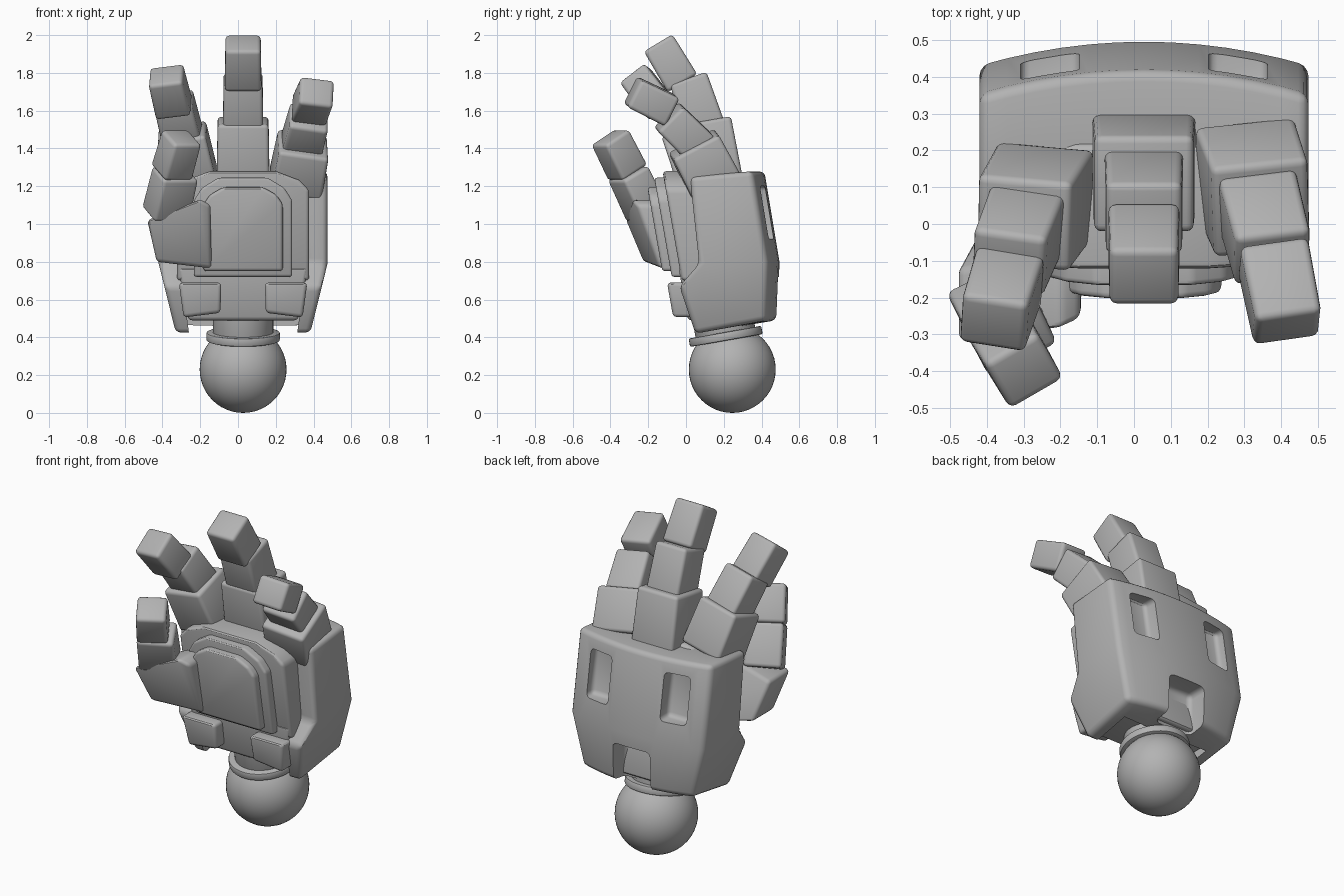
import bpy, bmesh, math
from mathutils import Matrix, Vector

cube = bpy.data.objects.get("Cube")
if cube:
    bpy.data.objects.remove(cube, do_unlink=True)

CX = 0.027      # centre line of the hand
LEAN = 0.176    # forward lean of the palm

grey = bpy.data.materials.new("plain grey")
grey.use_nodes = True
grey.diffuse_color = (0.45, 0.45, 0.45, 1)
grey.node_tree.nodes["Principled BSDF"].inputs["Base Color"].default_value = (0.45, 0.45, 0.45, 1)


def finish(name, bm, bevel=0.0, segments=3, cutters=()):
    """Turn a bmesh into an object, round its edges, cut it and shade it."""
    bmesh.ops.recalc_face_normals(bm, faces=bm.faces[:])
    mesh = bpy.data.meshes.new(name)
    bm.to_mesh(mesh)
    bm.free()
    mesh.materials.append(grey)
    obj = bpy.data.objects.new(name, mesh)
    bpy.context.collection.objects.link(obj)
    if bevel:
        mod = obj.modifiers.new("round", 'BEVEL')
        mod.width, mod.segments = bevel, segments
        mod.limit_method, mod.angle_limit = 'ANGLE', math.radians(25)
    for cutter in cutters:
        mod = obj.modifiers.new("cut", 'BOOLEAN')
        mod.operation, mod.solver, mod.object = 'DIFFERENCE', 'EXACT', cutter
    bpy.ops.object.select_all(action='DESELECT')
    obj.select_set(True)
    bpy.context.view_layer.objects.active = obj
    bpy.ops.object.convert(target='MESH')
    bpy.ops.object.shade_smooth_by_angle(angle=math.radians(32))
    return obj


def slab(name, outline, y, depth, bevel=0.02, lean=LEAN, swing=0.0):
    """Extrude an x-z outline backward; y is its front at z = 1, x = 0."""
    bm = bmesh.new()
    front = [bm.verts.new((x, y - lean * (z - 1) + swing * x, z)) for x, z in outline]
    back = [bm.verts.new(v.co + Vector((0, depth, 0))) for v in front]
    bm.faces.new(front)
    bm.faces.new(back)
    for i in range(len(front)):
        j = (i + 1) % len(front)
        bm.faces.new((front[i], front[j], back[j], back[i]))
    return finish(name, bm, bevel)


def rect(x0, x1, z0, z1):
    return [(x0, z0), (x1, z0), (x1, z1), (x0, z1)]


def arch(half, z0, z1, drop):
    """Symmetric plate outline with sloped upper corners."""
    side = [(half, z0), (half, z1 - drop), (half * 0.84, z1 - drop * 0.45), (half * 0.5, z1)]
    return [(CX + x, z) for x, z in side] + [(CX - x, z) for x, z in reversed(side)]


def block(name, size, loc, tilt, yaw, roll):
    """Rounded finger segment, slightly narrower at the far end."""
    bm = bmesh.new()
    bmesh.ops.create_cube(bm, size=1)
    for v in bm.verts:
        k = 0.98 if v.co.z > 0 else 1.02
        v.co = Vector((v.co.x * size[0] * k, v.co.y * size[1] * k, v.co.z * size[2]))
    turn = [Matrix.Rotation(math.radians(a), 4, axis)
            for a, axis in ((yaw, 'Z'), (roll, 'Y'), (tilt, 'X'))]
    bm.transform(Matrix.Translation(loc) @ turn[0] @ turn[1] @ turn[2])
    return finish(name, bm, 0.02)


def disc(name, radius, height, loc):
    bm = bmesh.new()
    bmesh.ops.create_cone(bm, cap_ends=True, segments=48, radius1=radius,
                          radius2=radius, depth=height)
    bm.transform(Matrix.Translation(loc) @ Matrix.Rotation(math.radians(10), 4, 'X'))
    return finish(name, bm, 0.008, 2)


# Cutters: two back windows, wrist notch, hollow for the heel
cutters = [slab("window_cutter", rect(CX + s * 0.255 - 0.08, CX + s * 0.255 + 0.08, 0.92, 1.2),
                0.365, 0.3, 0.025, 0.167) for s in (-1, 1)]
cutters.append(slab("notch_cutter", rect(CX - 0.125, CX + 0.125, 0.3, 0.72), 0.36, 0.4, 0.03, 0))
cutters.append(slab("heel_cutter", [(CX - 0.27, 0.3), (CX + 0.27, 0.3),
                                    (CX + 0.34, 0.82), (CX - 0.34, 0.82)], -0.3, 0.6, 0, 0))

# Hand-back shell: side profile swept across with a bowed back
profile = [(0.05, 0.42), (-0.035, 0.67), (0.07, 0.79), (0.02, 1.25),
           (0.415, 1.28), (0.495, 0.80), (0.485, 0.49)]
bm = bmesh.new()
rings = []
STEPS = 12
for i in range(STEPS + 1):
    t = 2 * i / STEPS - 1
    ring = []
    for y, z in profile:
        half = 0.447 - 0.092 * max(0, 0.79 - z) / 0.37
        bow = 0.065 * t * t if y > 0.3 else 0
        ring.append(bm.verts.new((CX + t * half, y - bow, z)))
    rings.append(ring)
for a, b in zip(rings, rings[1:]):
    for i in range(len(profile)):
        j = (i + 1) % len(profile)
        bm.faces.new((a[i], a[j], b[j], b[i]))
for ring in (rings[0], rings[-1]):
    bm.faces.new([ring[i] for i in (0, 1, 2, 5, 6)])
    bm.faces.new([ring[i] for i in (2, 3, 4, 5)])
finish("hand_back_shell", bm, 0.028, 3, cutters)
for cutter in cutters:
    bpy.data.objects.remove(cutter, do_unlink=True)

# Layered palm
slab("palm_base", arch(0.35, 0.70, 1.28, 0.10), -0.075, 0.34)
slab("palm_middle", arch(0.26, 0.72, 1.245, 0.12), -0.125, 0.15, 0.015)
slab("palm_plate", arch(0.21, 0.75, 1.195, 0.09), -0.17, 0.12, 0.018)

# Heel of the hand with two pads
slab("palm_heel", [(CX - 0.29, 0.49), (CX + 0.29, 0.49),
                   (CX + 0.345, 0.77), (CX - 0.345, 0.77)], -0.08, 0.38)
for side, label in ((1, "left"), (-1, "right")):
    pad = [(0.12, 0.53), (0.315, 0.505), (0.34, 0.69), (0.115, 0.69)]
    slab(label + "_heel_pad", [(CX + side * x, z) for x, z in pad], -0.155, 0.13)

# Wrist
disc("wrist_neck", 0.16, 0.34, (CX, 0.19, 0.53))
disc("wrist_ring", 0.195, 0.045, (CX, 0.21, 0.405))
bm = bmesh.new()
bmesh.ops.create_uvsphere(bm, u_segments=48, v_segments=24, radius=0.23)
bm.transform(Matrix.Translation((CX, 0.245, 0.23)))
finish("wrist_ball", bm)

# Fingers: size, location, then tilt, yaw and roll of each segment
fingers = {
    "middle_finger": [((0.275, 0.27, 0.34), (CX, 0.137, 1.38), 10, 0, 0),
                      ((0.21, 0.21, 0.30), (CX, 0.06, 1.63), 19, 0, 0),
                      ((0.19, 0.18, 0.25), (CX, -0.083, 1.852), 31, 0, 0)],
    "left_finger": [((0.27, 0.28, 0.25), (0.325, 0.097, 1.315), 28, 6, 8),
                    ((0.21, 0.19, 0.24), (0.355, -0.01, 1.485), 46, 7, 8),
                    ((0.185, 0.165, 0.23), (0.397, -0.183, 1.65), 64, 8, 7)],
    "right_finger": [((0.265, 0.26, 0.28), (-0.27, 0.045, 1.355), 20, -5, -11),
                     ((0.205, 0.19, 0.25), (-0.315, -0.045, 1.55), 32, -8, -9),
                     ((0.185, 0.17, 0.23), (-0.36, -0.205, 1.70), 38, -9, -7)],
    "thumb": [((0.21, 0.17, 0.25), (-0.357, -0.255, 1.16), 28, 26, 0),
              ((0.17, 0.17, 0.22), (-0.325, -0.355, 1.365), 30, 30, 0)],
}
for name, parts in fingers.items():
    for label, (size, loc, tilt, yaw, roll) in zip(("lower", "middle", "tip"), parts):
        block(f"{name}_{label}", size, loc, tilt, yaw, roll)

# Thumb root, turned outward
slab("thumb_root", [(-0.43, 0.80), (-0.14, 0.765), (-0.145, 1.10),
                    (-0.20, 1.13), (-0.48, 1.02)], -0.185, 0.20, 0.02, 0.36, 0.27)
